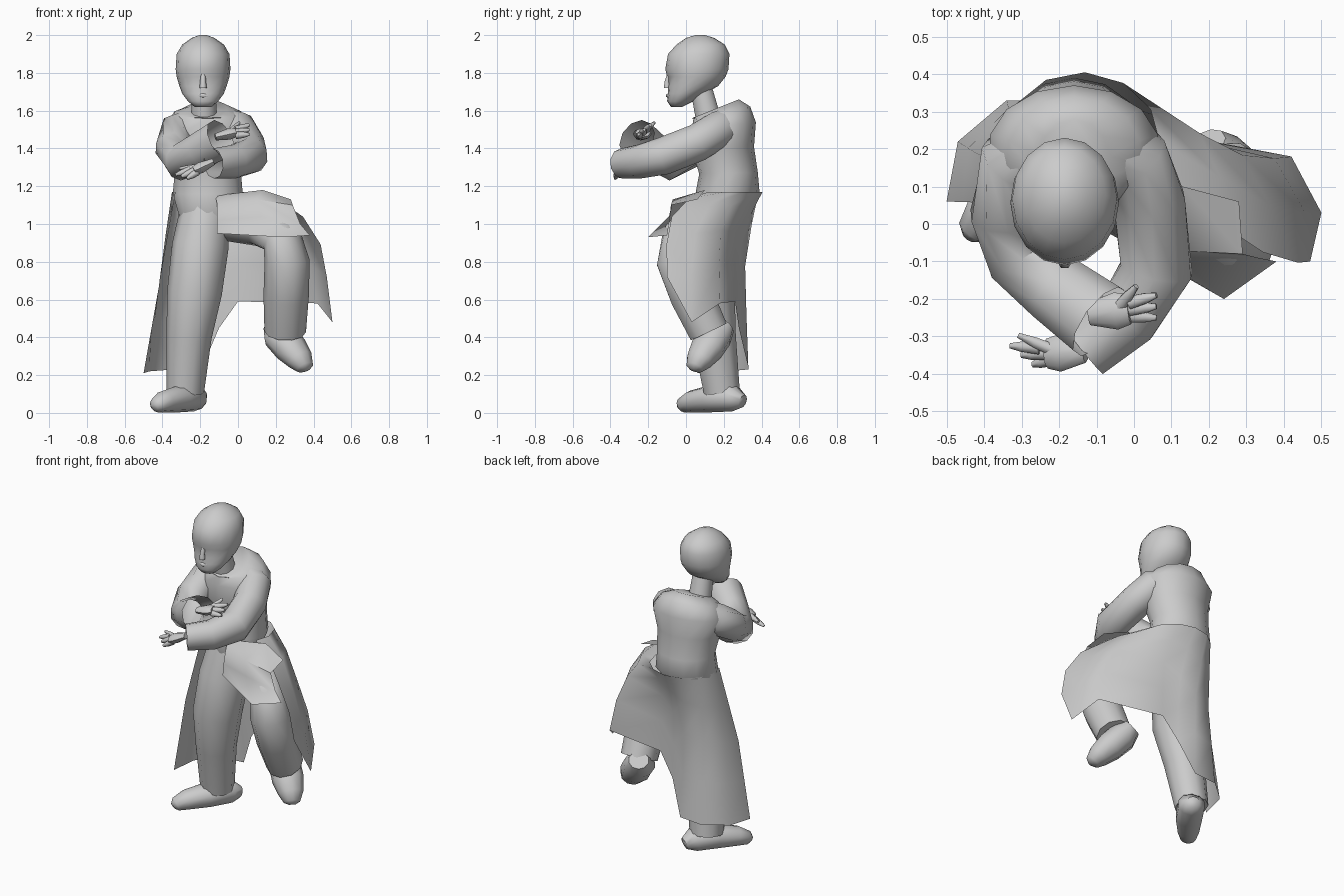
import bpy
import bmesh
import math
from mathutils import Vector

default_cube = bpy.data.objects.get("Cube")
if default_cube:
    bpy.data.objects.remove(default_cube, do_unlink=True)

X_AXIS, Z_AXIS = Vector((1, 0, 0)), Vector((0, 0, 1))

# One plain clay colour
clay = bpy.data.materials.new("clay_grey")
clay.use_nodes = True
clay.diffuse_color = (.6, .6, .6, 1)
shader = clay.node_tree.nodes["Principled BSDF"]
shader.inputs["Base Color"].default_value = clay.diffuse_color


def finish(name, bm, sharp_angle):
    """Turn a bmesh into a smooth shaded, coloured object."""
    bmesh.ops.recalc_face_normals(bm, faces=bm.faces)
    for face in bm.faces:
        face.smooth = True
    mesh = bpy.data.meshes.new(name)
    bm.to_mesh(mesh)
    bm.free()
    mesh.set_sharp_from_angle(angle=math.radians(sharp_angle))
    mesh.materials.append(clay)
    obj = bpy.data.objects.new(name, mesh)
    bpy.context.collection.objects.link(obj)
    return obj


def skin(name, rows, closed=True, cap_end=True, sharp_angle=60):
    """Join equal rows of points with quads, capping the ends of closed ones."""
    bm = bmesh.new()
    rows = [[bm.verts.new(point) for point in row] for row in rows]
    count = len(rows[0])
    for first, second in zip(rows, rows[1:]):
        for i in range(count if closed else count - 1):
            j = (i + 1) % count
            bm.faces.new((first[i], first[j], second[j], second[i]))
    if closed:
        bm.faces.new(rows[0])
    if closed and cap_end:
        bm.faces.new(rows[-1])
    return finish(name, bm, sharp_angle)


def circle(sides):
    """Unit circle as pairs, starting at the front."""
    angles = [math.tau * k / sides for k in range(sides)]
    return [(math.sin(angle), -math.cos(angle)) for angle in angles]


def loft(name, stations, hint, squash=1, sides=10, cap_end=True):
    """Tube through x, y, z, radius stations, squashed along the hint direction."""
    centres = [Vector(station[:3]) for station in stations]
    rings = []
    for i, centre in enumerate(centres):
        before, after = centres[max(i - 1, 0)], centres[min(i + 1, len(centres) - 1)]
        tangent = (after - before).normalized()
        up = (hint - tangent * hint.dot(tangent)).normalized()
        across = tangent.cross(up)
        radius = stations[i][-1]
        rings.append([centre + (across * s + up * c * squash) * radius
                      for s, c in circle(sides)])
    return skin(name, rings, cap_end=cap_end)


def stack(name, centre_x, levels, sides, tilt=0):
    """Ovals of z, front, back, half width; the upper ones tilt up towards the back."""
    rings = []
    for i, (z, front, back, width) in enumerate(levels):
        middle, depth = (back + front) / 2, (back - front) / 2
        rise = tilt * (i / (len(levels) - 1)) ** 3
        rings.append([(centre_x + s * width, middle + c * depth, z + c * rise)
                      for s, c in circle(sides)])
    return skin(name, rings)


def drape(name, top, hem, lifts, tuck, steps=4):
    """Cloth from top to hem; a lifted column swings outward before it falls."""
    rows = []
    for step in range(steps + 1):
        t = step / steps
        row = []
        for start, end, lift in zip(top, hem, lifts):
            out = t + lift * (math.sin(t * math.pi / 2) - t)
            fall = t + lift * (1 - math.cos(t * math.pi / 2) - t)
            point = Vector(start).lerp(Vector(end), out)
            point.z = start[2] + (end[2] - start[2]) * fall
            point.y -= tuck * math.sin(t * math.pi) ** 2
            row.append(point)
        rows.append(row)
    return skin(name, rows, closed=False, sharp_angle=80)


def hand(side, wrist, tip, spread):
    """Flat palm, three fanned fingers and a thumb."""
    wrist, tip, spread = Vector(wrist), Vector(tip), Vector(spread)
    knuckles = wrist.lerp(tip, .6)
    loft(side + "_palm", [(*wrist, .03), (*wrist.lerp(tip, .4), .05), (*knuckles, .04)],
         Z_AXIS, squash=.6, sides=8)
    digits = {f"_finger_{i + 2}": (knuckles + spread * i * .6, tip + spread * i)
              for i in (-1, 0, 1)}
    digits["_thumb"] = (wrist.lerp(tip, .4), wrist.lerp(tip, .7) + spread * 2)
    for label, (root, end) in digits.items():
        loft(side + label, [(*root, .02), (*root.lerp(end, .6), .016), (*end, .008)],
             Z_AXIS, sides=6)


# Head with eye sockets, nose, lips and neck
head = stack("head", -.185, [
    (1.62, -.08, -.02, .045), (1.65, -.1, .04, .08), (1.69, -.095, .1, .11),
    (1.73, -.095, .17, .125), (1.78, -.1, .21, .14), (1.82, -.11, .225, .145),
    (1.9, -.095, .23, .14), (1.95, -.05, .205, .11), (1.985, 0, .15, .06),
    (2, .05, .1, .02)], sides=16)
for vertex in head.data.vertices:
    beside_nose = .03 < abs(vertex.co.x + .185) < .08
    if beside_nose and vertex.co.y < 0 and abs(vertex.co.z - 1.78) < .01:
        vertex.co.y += .015
loft("nose", [(-.185, -.088, 1.8, .012), (-.185, -.1, 1.75, .016), (-.185, -.1, 1.72, .02)],
     X_AXIS, sides=6)
loft("lips", [(-.22, -.08, 1.68, .006), (-.185, -.095, 1.68, .012), (-.15, -.08, 1.68, .006)],
     Z_AXIS, sides=6)
loft("neck", [(-.18, .12, 1.55, .07), (-.18, .08, 1.72, .06)], X_AXIS)

# Coat body, rising behind the neck
stack("coat_body", -.16, [
    (.95, .1, .25, .12), (1.06, .05, .3, .16), (1.16, .05, .39, .19), (1.27, .07, .38, .18),
    (1.4, .03, .36, .2), (1.52, .03, .37, .23), (1.59, .04, .34, .18), (1.61, .03, .28, .1)],
    sides=14, tilt=.05)

# Crossed sleeves and hands
loft("right_sleeve", [
    (-.2, .22, 1.54, .08), (-.32, .16, 1.49, .1), (-.34, .03, 1.4, .1),
    (-.3, -.09, 1.33, .1), (-.2, -.18, 1.39, .1), (-.09, -.26, 1.45, .11)],
    Z_AXIS, cap_end=False)
loft("left_sleeve", [
    (-.1, .22, 1.54, .08), (0, .17, 1.5, .1), (.04, .06, 1.43, .1),
    (.06, -.12, 1.36, .1), (-.02, -.25, 1.33, .09), (-.13, -.34, 1.32, .08)],
    Z_AXIS, cap_end=False)
hand("right", (-.12, -.24, 1.46), (.06, -.22, 1.5), (0, .03, .025))
hand("left", (-.13, -.34, 1.33), (-.3, -.35, 1.25), (-.03, .025, .01))

# Trouser legs
loft("right_leg", [
    (-.17, .19, 1.1, .13), (-.2, .15, .88, .15), (-.23, .12, .64, .145),
    (-.26, .15, .4, .12), (-.28, .19, .11, .1)], X_AXIS)
loft("left_leg", [
    (-.06, .17, 1.02, .11), (.12, .06, 1, .12), (.23, -.02, .93, .11),
    (.26, -.04, .8, .12), (.255, .03, .62, .12), (.25, .12, .43, .11)], X_AXIS)

# Shoes
loft("right_shoe", [
    (-.2, .3, .06, .04), (-.23, .25, .08, .08), (-.31, .13, .075, .08),
    (-.39, .03, .06, .065), (-.43, -.02, .04, .045), (-.44, -.035, .03, .02)],
    Z_AXIS, squash=.9)
loft("left_shoe", [
    (.19, .21, .46, .06), (.22, .16, .41, .095), (.28, .11, .34, .095),
    (.33, .07, .28, .075), (.355, .045, .24, .05), (.36, .04, .225, .02)],
    Z_AXIS, squash=.9)

# Open coat tail, from the right front edge round the back to the raised left edge
tail_hem = [(-.5, .06, .21), (-.47, .22, .22), (-.34, .33, .23), (-.19, .33, .24),
            (-.1, .28, .45), (0, .26, .59), (.42, .18, .58), (.5, .03, .48), (.47, -.1, .72)]
waist, lifts = [], []
for i in range(len(tail_hem)):
    share = i / (len(tail_hem) - 1)
    angle = math.radians(205 - 235 * share)
    waist.append((.21 * math.cos(angle) - .14, .19 * math.sin(angle) + .215, 1.17))
    lifts.append(share)
drape("coat_tail", waist, tail_hem, lifts, tuck=.04)

# Front panel lying over the raised thigh and flaring at the knee
skin("front_panel", [
    [(-.12, .07, 1.15), (.13, .1, 1.18), (.28, .06, 1.13)],
    [(-.11, .03, 1.1), (.1, -.07, 1.13), (.29, -.08, 1.1)],
    [(-.11, .01, 1.02), (.12, -.09, 1.04), (.33, -.09, 1)],
    [(-.11, 0, .95), (.24, -.2, .93), (.38, -.1, .94)]], closed=False)
